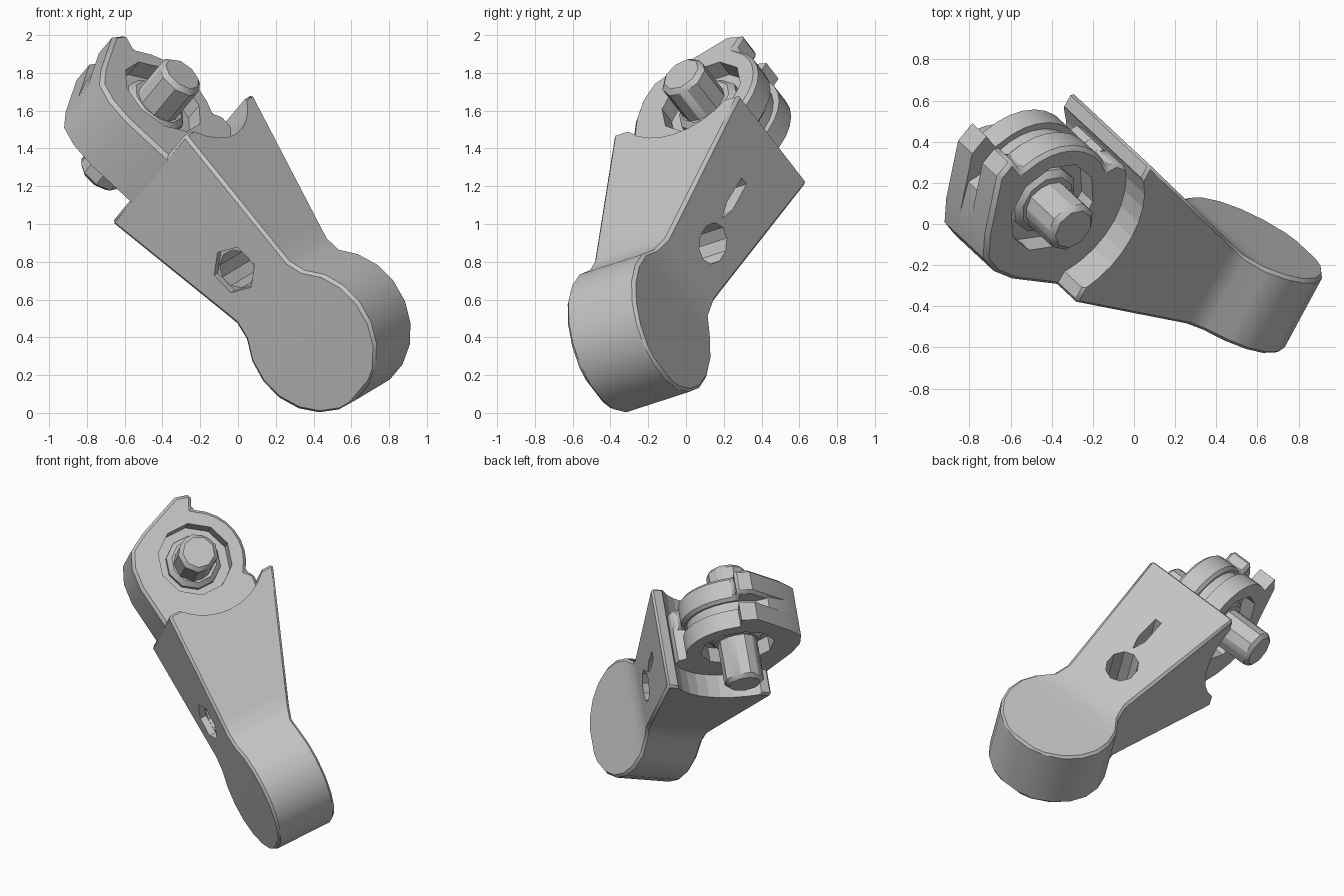
import bpy, bmesh, math
from mathutils import Matrix, Vector

cube = bpy.data.objects.get("Cube")
if cube:
    bpy.data.objects.remove(cube, do_unlink=True)

# Part frame: x across the arm (bore axis), y along the arm, z along the pin
across = Vector((0.457, 0.846, 0.274)).normalized()
along = Vector((-0.699, 0.151, 0.699))
along = (along - across * along.dot(across)).normalized()
normal = across.cross(along)
frame = Matrix((across, along, normal)).transposed().to_4x4()
frame.translation = (0.478, -0.25, 0.432)

grey = bpy.data.materials.new("plain_grey")
grey.use_nodes = True
grey.diffuse_color = (0.55, 0.55, 0.55, 1)
grey.node_tree.nodes["Principled BSDF"].inputs["Base Color"].default_value = grey.diffuse_color

EYE = (0.22, 1.53)


def loft(name, loops, cutter=False):
    """Closed solid through matching loops of points."""
    bm = bmesh.new()
    rings = [[bm.verts.new(v) for v in loop] for loop in loops]
    bm.faces.new(rings[0])
    bm.faces.new(rings[-1])
    for a, b in zip(rings, rings[1:]):
        for i in range(len(a)):
            j = (i + 1) % len(a)
            bm.faces.new((a[i], a[j], b[j], b[i]))
    bmesh.ops.recalc_face_normals(bm, faces=bm.faces)
    mesh = bpy.data.meshes.new(name)
    bm.to_mesh(mesh)
    bm.free()
    ob = bpy.data.objects.new(name, mesh)
    bpy.context.collection.objects.link(ob)
    ob.matrix_world = frame
    mesh.materials.append(grey)
    ob.hide_render = ob.hide_viewport = cutter
    return ob


def plate(name, outline, z0, z1, cutter=False):
    return loft(name, [[(x, y, z) for x, y in outline] for z in (z0, z1)], cutter)


def side_prism(name, outline, x0, x1, cutter=False):
    return loft(name, [[(x, y, z) for y, z in outline] for x in (x0, x1)], cutter)


def arc(radius, start, end, n, centre=EYE):
    angles = [math.radians(start + (end - start) * i / n) for i in range(n + 1)]
    return [(centre[0] + radius * math.cos(t), centre[1] + radius * math.sin(t)) for t in angles]


def circle(radius, n, centre=EYE):
    return arc(radius, 0, 360, n, centre)[:-1]


def bevel(ob, width):
    mod = ob.modifiers.new("bevel", "BEVEL")
    mod.width = width
    mod.segments = 1
    mod.limit_method = "ANGLE"
    mod.angle_limit = math.radians(40)


def cut(ob, *cutters):
    for c in cutters:
        mod = ob.modifiers.new(c.name, "BOOLEAN")
        mod.operation = "DIFFERENCE"
        mod.object = c
        mod.solver = "EXACT"


# Arm: round foot, waist, then a taper whose back side flares towards the head
half = arc(0.39, 171, 45, 7, (0, 0)) + [(0.37, 0.25), (0.47, 0.26), (1.24, 0.34)]
sections = []
for y, z in half:
    front = -0.212 + 0.03 * max(0, y)
    back = 0.215 + 0.405 * max(0, y - 0.25)
    low = -z * (1 + 0.1 * max(0, y - 0.36))
    sections.append([(front, y, z), (back, y, z), (back, y, low), (front, y, low)])
arm = loft("tapered_arm", sections)
bevel(arm, 0.016)

# Cutters for the cradle, the cross bore and the narrow slot
cradle = plate("cradle_cutter", circle(0.43, 32), -1, 1, True)
bore = side_prism("bore_cutter", circle(0.105, 10, (0.565, -0.035)), -0.5, 0.8, True)
mouth = side_prism("bore_mouth_cutter", circle(0.13, 6, (0.565, -0.025)), -0.5, -0.15, True)
slot_shape = [(0.7, 0), (0.78, 0.03), (0.94, 0.03), (0.94, -0.02), (0.78, -0.03)]
slot = side_prism("slot_cutter", slot_shape, 0.3, 0.8, True)
cut(arm, cradle, bore, mouth, slot)

# Split head: two clamp plates with tabs, joined by a web
eye = plate("eye_cutter", circle(0.245, 10), -1, 1, True)
root = [(0.52, 1.27), (0.49, 1.05), (-0.14, 1.05), (-0.176, 1.22), (-0.198, 1.52),
        (-0.18, 1.66), (-0.125, 1.77), (0, 1.84)]
tab = [(0.31, 1.96), (0.415, 1.93), (0.37, 1.84)]
rim = arc(0.34, 60, -40, 8)
upper = plate("upper_clamp_plate", rim + root + tab, 0.005, 0.17)
lower = plate("lower_clamp_plate", rim + root + tab, -0.19, -0.065)
web = plate("head_web", arc(0.305, 90, -40, 10) + root + [(0.16, 1.89)], -0.1, 0.04)
bevel(upper, 0.02)
for part in (upper, lower, web):
    cut(part, eye)

# Bearing around the pin, then the pin itself
race = plate("bearing_race", circle(0.25, 10), -0.09, 0.07)
collar = plate("bearing_collar", circle(0.18, 10), -0.15, 0.13)
bevel(collar, 0.03)
pin = plate("cross_pin", circle(0.132, 9, (0.21, 1.525)), -0.45, 0.36)
bevel(pin, 0.025)

# Smooth shading with sharp edges kept
bpy.ops.object.select_all(action="DESELECT")
for ob in (arm, upper, lower, web, race, collar, pin):
    ob.select_set(True)
    bpy.context.view_layer.objects.active = ob
bpy.ops.object.shade_smooth_by_angle(angle=math.radians(32))
